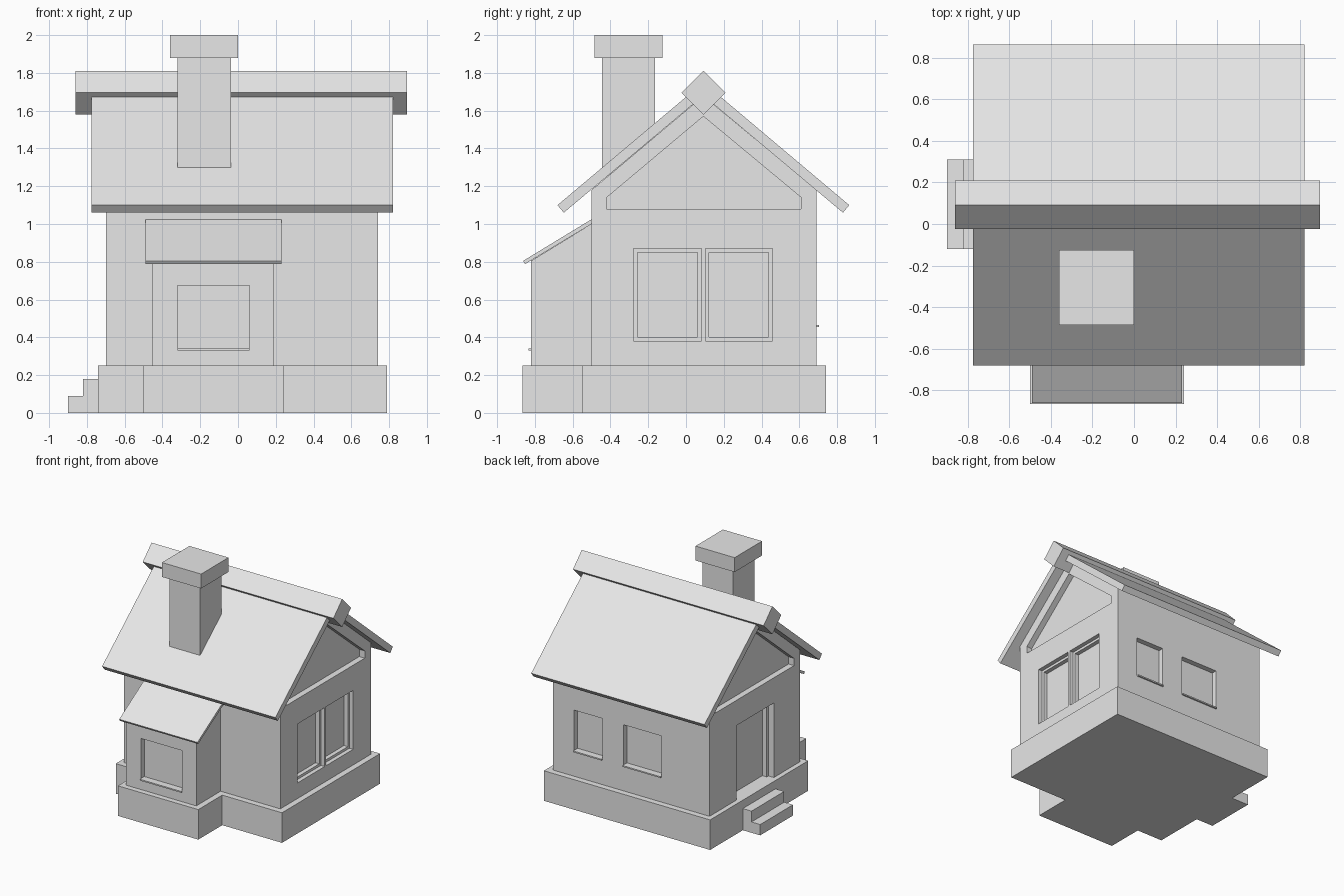
import bpy, bmesh

if "Cube" in bpy.data.objects:
    bpy.data.objects.remove(bpy.data.objects["Cube"], do_unlink=True)

GREY = (0.8, 0.8, 0.8, 1)
plaster = bpy.data.materials.new("plain_grey")
plaster.use_nodes = True
plaster.diffuse_color = GREY
plaster.node_tree.nodes["Principled BSDF"].inputs["Base Color"].default_value = GREY

MID = 0.092  # ridge line in y


def prism(name, profile, x0, x1):
    """Extrude a (y, z) profile along x."""
    bm = bmesh.new()
    face = bm.faces.new([bm.verts.new((x0, y, z)) for y, z in profile])
    ext = bmesh.ops.extrude_face_region(bm, geom=[face])
    moved = [v for v in ext["geom"] if isinstance(v, bmesh.types.BMVert)]
    bmesh.ops.translate(bm, verts=moved, vec=(x1 - x0, 0, 0))
    bmesh.ops.recalc_face_normals(bm, faces=bm.faces)
    mesh = bpy.data.meshes.new(name)
    bm.to_mesh(mesh)
    bm.free()
    mesh.materials.append(plaster)
    obj = bpy.data.objects.new(name, mesh)
    bpy.context.collection.objects.link(obj)
    return obj


def box(name, x, y, z):
    return prism(name, [(y[0], z[0]), (y[1], z[0]), (y[1], z[1]), (y[0], z[1])], *x)


def carve(target, cutter):
    """Cut a recess and discard the cutter."""
    cutter.hide_render = True
    mod = target.modifiers.new("recess", "BOOLEAN")
    mod.operation = "DIFFERENCE"
    mod.solver = "EXACT"
    mod.object = cutter
    bpy.context.view_layer.objects.active = target
    bpy.ops.object.modifier_apply(modifier=mod.name)
    bpy.data.objects.remove(cutter, do_unlink=True)


def mirrored(profile):
    return [(2 * MID - y, z) for y, z in profile]


# Foundation and entrance steps
box("foundation", (-0.74, 0.79), (-0.55, 0.74), (0, 0.25))
box("bay_foundation", (-0.50, 0.24), (-0.865, -0.55), (0, 0.25))
box("lower_step", (-0.90, -0.74), (-0.12, 0.31), (0, 0.09))
box("upper_step", (-0.82, -0.74), (-0.12, 0.31), (0, 0.18))

# House walls with gable ends
walls = prism("walls", [(-0.50, 0.25), (0.69, 0.25), (0.69, 1.18),
                        (MID, 1.678), (-0.50, 1.18)], -0.70, 0.74)

# Recessed gable panels at both ends
gable = [(-0.42, 1.08), (0.61, 1.08), (0.61, 1.14), (MID, 1.57), (-0.42, 1.14)]
carve(walls, prism("gable_cutter", gable, 0.69, 0.9))
carve(walls, prism("gable_cutter", gable, -0.9, -0.65))

# Double window in the side wall, each half stepped inward twice
for y0, y1 in ((-0.277, 0.083), (0.102, 0.458)):
    for inset, depth in ((0, 0.035), (0.021, 0.07)):
        carve(walls, box("window_cutter", (0.74 - depth, 0.9),
                         (y0 + inset, y1 - inset), (0.38 + inset, 0.87 - inset)))

# Doorway, stepped inward twice
for inset, depth in ((0, 0.05), (0.022, 0.09)):
    carve(walls, box("door_cutter", (-0.9, -0.70 + depth),
                     (-0.155 + inset, 0.335 - inset), (0.2, 0.87 - inset)))

# Back windows with thin sills
for i, x in enumerate(((0.286, 0.546), (-0.257, 0.092))):
    carve(walls, box("window_cutter", x, (0.645, 0.8), (0.455, 0.80)))
    box(f"back_sill_{i + 1}", x, (0.64, 0.703), (0.455, 0.466))

# Bay with its window, sill and lean-to roof
bay = prism("bay_walls", [(-0.82, 0.25), (-0.50, 0.25), (-0.50, 1.0), (-0.82, 0.805)],
            -0.455, 0.19)
carve(bay, box("window_cutter", (-0.32, 0.06), (-0.95, -0.775), (0.33, 0.675)))
box("bay_sill", (-0.32, 0.06), (-0.834, -0.77), (0.33, 0.341))
prism("bay_roof", [(-0.862, 0.805), (-0.50, 1.025), (-0.50, 1.0), (-0.852, 0.788)],
      -0.49, 0.23)

# Main roof slopes and ridge beam
slope = [(-0.68, 1.10), (MID, 1.75), (MID, 1.68), (-0.647, 1.06)]
prism("front_roof", slope, -0.775, 0.82)
prism("back_roof", mirrored(slope), -0.775, 0.82)
R = 0.116
prism("ridge_beam", [(MID - R, 1.695), (MID, 1.695 - R), (MID + R, 1.695), (MID, 1.695 + R)],
      -0.86, 0.895)

# Chimney
box("chimney", (-0.32, -0.037), (-0.445, -0.163), (1.25, 1.88))
box("chimney_cap", (-0.36, 0.0), (-0.485, -0.125), (1.88, 2.0))
